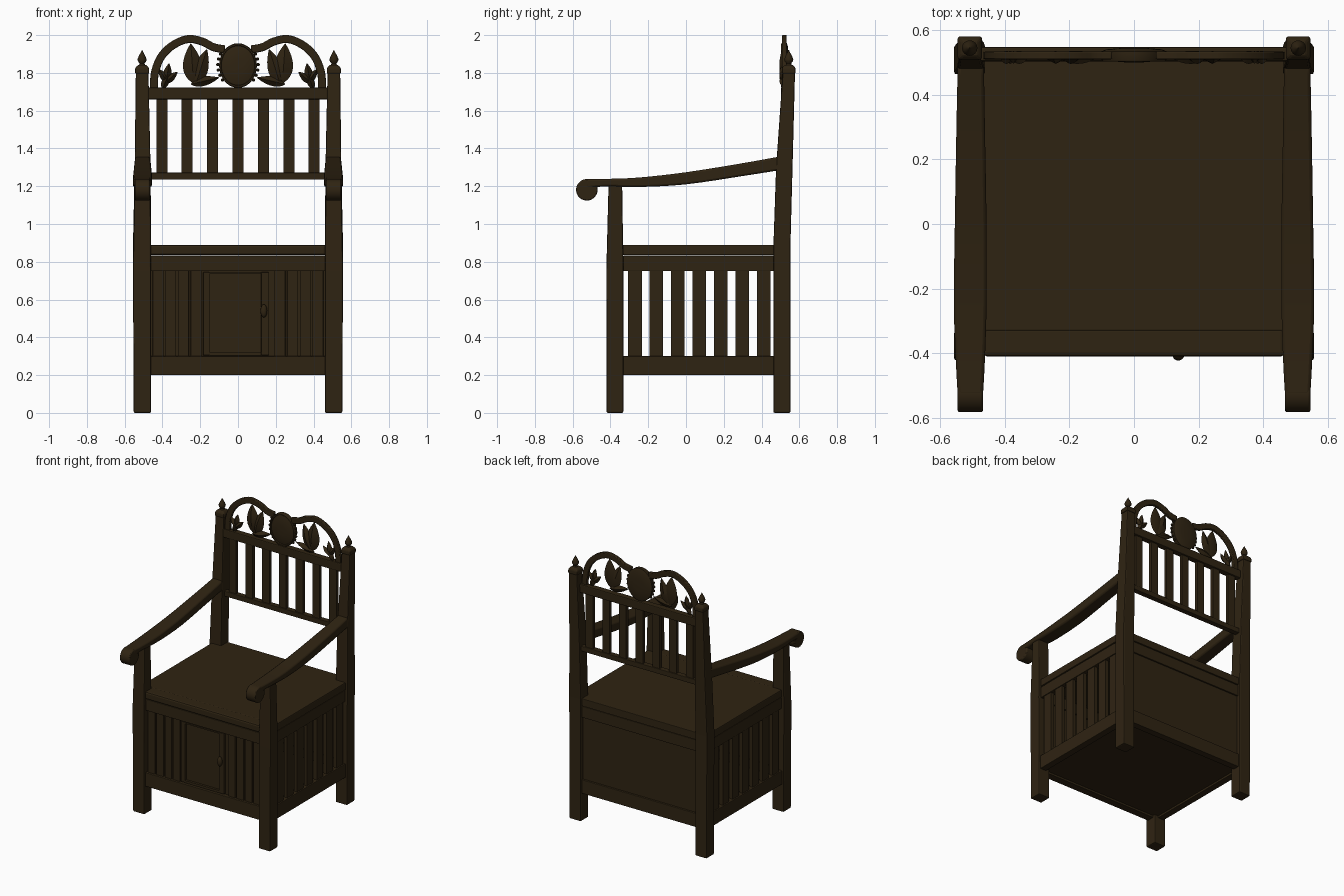
import bpy, bmesh, math
from mathutils import Vector, Matrix

if "Cube" in bpy.data.objects:
    bpy.data.objects.remove(bpy.data.objects["Cube"])

wood = bpy.data.materials.new("dark brown wood")
wood.diffuse_color = (0.028, 0.017, 0.006, 1)
wood.use_nodes = True
wood.node_tree.nodes["Principled BSDF"].inputs["Base Color"].default_value = wood.diffuse_color


def finish(name, bm, bevel=0.0, smooth=False):
    bmesh.ops.recalc_face_normals(bm, faces=bm.faces)
    me = bpy.data.meshes.new(name)
    bm.to_mesh(me)
    bm.free()
    ob = bpy.data.objects.new(name, me)
    bpy.context.collection.objects.link(ob)
    me.materials.append(wood)
    if bevel:
        m = ob.modifiers.new("bevel", 'BEVEL')
        m.width, m.segments, m.limit_method = bevel, 2, 'ANGLE'
    if smooth:
        bpy.ops.object.select_all(action='DESELECT')
        ob.select_set(True)
        bpy.context.view_layer.objects.active = ob
        bpy.ops.object.shade_smooth_by_angle(angle=math.radians(40))
    return ob


def loft(name, rings, bevel=0.0, smooth=False):
    """Skin a list of equal-length point rings and cap both ends."""
    bm = bmesh.new()
    vs = [[bm.verts.new(p) for p in r] for r in rings]
    n = len(vs[0])
    for a, b in zip(vs, vs[1:]):
        for i in range(n):
            bm.faces.new((a[i], a[(i + 1) % n], b[(i + 1) % n], b[i]))
    bm.faces.new(vs[0])
    bm.faces.new(vs[-1])
    return finish(name, bm, bevel, smooth)


def rect(x0, x1, y0, y1, z):
    return [(x0, y0, z), (x1, y0, z), (x1, y1, z), (x0, y1, z)]


def box(name, x0, x1, y0, y1, z0, z1, bevel=0.0):
    return loft(name, [rect(x0, x1, y0, y1, z0), rect(x0, x1, y0, y1, z1)], bevel)


def post(name, s, sections):
    return loft(name, [rect(s * a, s * b, c, d, z) for z, a, b, c, d in sections], 0.007)


def lathe(name, profile, x, y, n=16):
    ring = lambda r, z: [(x + r * math.cos(2 * math.pi * i / n),
                          y + r * math.sin(2 * math.pi * i / n), z) for i in range(n)]
    return loft(name, [ring(r, z) for r, z in profile], 0, True)


def ball(name, loc, scale, n=20):
    bm = bmesh.new()
    mat = Matrix.Translation(loc) @ Matrix.Diagonal((*scale, 1))
    bmesh.ops.create_uvsphere(bm, u_segments=n, v_segments=n // 2, radius=1, matrix=mat)
    return finish(name, bm, 0, True)


def spline(pts, steps=5):
    """Catmull-Rom smoothing of a short tuple list."""
    p = [Vector(pts[0])] + [Vector(q) for q in pts] + [Vector(pts[-1])]
    out = []
    for i in range(1, len(p) - 2):
        a, b, c, d = p[i - 1:i + 3]
        for k in range(steps):
            t = k / steps
            out.append(0.5 * (2 * b + (c - a) * t + (2 * a - 5 * b + 4 * c - d) * t * t
                              + (3 * b - a - 3 * c + d) * t ** 3))
    return out + [p[-1]]


def leaf(name, base, tip, width, y=0.52, depth=0.025):
    """Pointed leaf with a raised rib on both faces; base and tip are (x, z)."""
    b, t = Vector(base), Vector(tip)
    d = t - b
    n = Vector((-d.y, d.x)).normalized()
    rings = []
    for k in range(11):
        u = k / 10
        w = max(0.0015, width * math.sin(math.pi * u ** 0.8) ** 0.85) if 0 < u < 1 else 0.0015
        h = max(0.002, depth * math.sin(math.pi * u))
        c = b + d * u
        l, r = c + n * w, c - n * w
        rings.append([(l.x, y, l.y), (c.x, y - h, c.y), (r.x, y, r.y), (c.x, y + h * 0.6, c.y)])
    return loft(name, rings, 0, True)


# seat box: lid, friezes, bottom rails, floor
box("seat", -0.54, 0.54, -0.332, 0.53, 0.835, 0.89, 0.006)
box("seat_front", -0.465, 0.465, -0.41, -0.32, 0.835, 0.89, 0.012)
box("floor_board", -0.53, 0.53, -0.39, 0.53, 0.215, 0.24)
for nm, z0, z1, o in (("upper_rail", 0.75, 0.832, 0.0), ("lower_rail", 0.2, 0.3, 0.004)):
    box("front_" + nm, -0.465, 0.465, -0.402 - o, -0.35, z0, z1, 0.004)
    box("back_" + nm, -0.465, 0.465, 0.49, 0.536 + o, z0, z1, 0.004)
    for s in (-1, 1):
        box("side_" + nm, s * 0.49, s * (0.536 + o), -0.335, 0.47, z0, z1, 0.004)
box("seat_back_rail", -0.465, 0.465, 0.49, 0.54, 0.835, 0.89, 0.004)
box("back_panel", -0.465, 0.465, 0.50, 0.526, 0.29, 0.76)

# front panel with planks, door and knob
box("front_panel", -0.465, 0.465, -0.378, -0.36, 0.29, 0.76)
for s in (-1, 1):
    for i in range(4):
        x = 0.222 + i * 0.067
        box("front_plank", s * (x - 0.029), s * (x + 0.029), -0.39, -0.37, 0.295, 0.755, 0.004)
box("door_left_stile", -0.185, -0.15, -0.395, -0.37, 0.305, 0.745, 0.004)
box("door_right_stile", 0.122, 0.165, -0.397, -0.37, 0.305, 0.745, 0.004)
box("door_top", -0.15, 0.122, -0.395, -0.37, 0.735, 0.745)
box("door_bottom", -0.15, 0.122, -0.395, -0.37, 0.305, 0.322)
ball("door_knob", (0.137, -0.405, 0.54), (0.018, 0.017, 0.035))

# open slats on the sides and in the backrest
for i in range(7):
    yc = -0.27 + 0.1135 * i
    for s in (-1, 1):
        box("side_slat", s * 0.505, s * 0.53, yc - 0.036, yc + 0.036, 0.29, 0.76)
    xc = (i - 3) * 0.1345
    box("backrest_slat", xc - 0.029, xc + 0.029, 0.512, 0.536, 1.26, 1.67)
box("backrest_lower_rail", -0.475, 0.475, 0.503, 0.543, 1.235, 1.272, 0.004)
box("backrest_upper_rail", -0.475, 0.475, 0.503, 0.548, 1.66, 1.722, 0.006)

arm_path = [(0.49, 1.32, 0.036, 0.464, 0.545), (0.3, 1.288, 0.034, 0.461, 0.549),
            (0.0, 1.242, 0.032, 0.456, 0.554), (-0.25, 1.221, 0.025, 0.456, 0.557),
            (-0.42, 1.219, 0.02, 0.461, 0.551), (-0.53, 1.214, 0.024, 0.467, 0.545)]
arch = [(0.445, 1.715), (0.44, 1.80), (0.407, 1.885), (0.345, 1.946), (0.265, 1.979),
        (0.19, 1.966), (0.13, 1.936), (0.07, 1.925)]

for s in (-1, 1):
    # legs and tapered back posts
    post("front_leg", s, [(0, 0.46, 0.552, -0.42, -0.332), (0.75, 0.46, 0.556, -0.422, -0.331),
                          (1.21, 0.464, 0.547, -0.41, -0.338)])
    post("back_post", s, [(0, 0.46, 0.552, 0.463, 0.553), (0.89, 0.46, 0.556, 0.463, 0.553),
                          (1.3, 0.463, 0.547, 0.477, 0.564), (1.8, 0.474, 0.541, 0.512, 0.577)])
    post("post_cap", s, [(1.795, 0.470, 0.545, 0.508, 0.58), (1.825, 0.470, 0.545, 0.508, 0.58),
                         (1.842, 0.485, 0.53, 0.522, 0.566)])
    lathe("finial", [(0.018, 1.835), (0.013, 1.85), (0.022, 1.862), (0.024, 1.872),
                     (0.016, 1.892), (0.006, 1.91), (0.001, 1.921)], s * 0.508, 0.544)

    # armrest with rolled end
    rings = [[(s * a, y, z - h), (s * b, y, z - h), (s * b, y, z + h), (s * a, y, z + h)]
             for y, z, h, a, b in spline(arm_path, 4)]
    loft("armrest", rings, 0.01, True)
    n = 28
    loft("arm_scroll", [[(s * x, -0.525 + 0.057 * math.cos(2 * math.pi * i / n),
                          1.181 + 0.057 * math.sin(2 * math.pi * i / n)) for i in range(n)]
                        for x in (0.467, 0.545)], 0.006, True)

    # arched crest band
    pts = spline(arch, 5)
    rings = []
    for i, p in enumerate(pts):
        t = pts[min(i + 1, len(pts) - 1)] - pts[max(i - 1, 0)]
        m = Vector((-t.y, t.x)).normalized() * 0.021
        a, b = p + m, p - m
        rings.append([(s * a.x, 0.509, a.y), (s * b.x, 0.509, b.y),
                      (s * b.x, 0.533, b.y), (s * a.x, 0.533, a.y)])
    loft("crest_arch", rings, 0.005, True)

    # carved leaves, sprigs and beads
    for nm, b, t, w in (("large_leaf", (0.235, 1.745), (0.25, 1.955), 0.05),
                        ("inner_leaf", (0.225, 1.735), (0.165, 1.925), 0.04),
                        ("curled_leaf", (0.25, 1.74), (0.10, 1.775), 0.025),
                        ("sprig_stem", (0.40, 1.715), (0.365, 1.80), 0.02),
                        ("sprig_top", (0.38, 1.755), (0.365, 1.85), 0.022),
                        ("sprig_inner", (0.39, 1.745), (0.32, 1.805), 0.02),
                        ("sprig_outer", (0.37, 1.75), (0.42, 1.82), 0.02)):
        leaf(nm, (s * b[0], b[1]), (s * t[0], t[1]), w)
    for k in range(7):
        a = math.radians(-40 + k * 14)
        ball("bead", (s * 0.107 * math.cos(a), 0.518, 1.84 + 0.12 * math.sin(a)),
             (0.009, 0.009, 0.009), 8)

# oval centre medallion with a raised rim
n = 40
oval = lambda k, y: [(0.1 * k * math.cos(2 * math.pi * i / n), y,
                      1.839 + 0.118 * k * math.sin(2 * math.pi * i / n)) for i in range(n)]
loft("medallion", [oval(0.3, 0.5), oval(0.65, 0.503), oval(0.88, 0.51), oval(0.9, 0.502),
                   oval(0.97, 0.502), oval(1, 0.508), oval(1, 0.534), oval(0.85, 0.54),
                   oval(0.4, 0.544)], 0, True)
